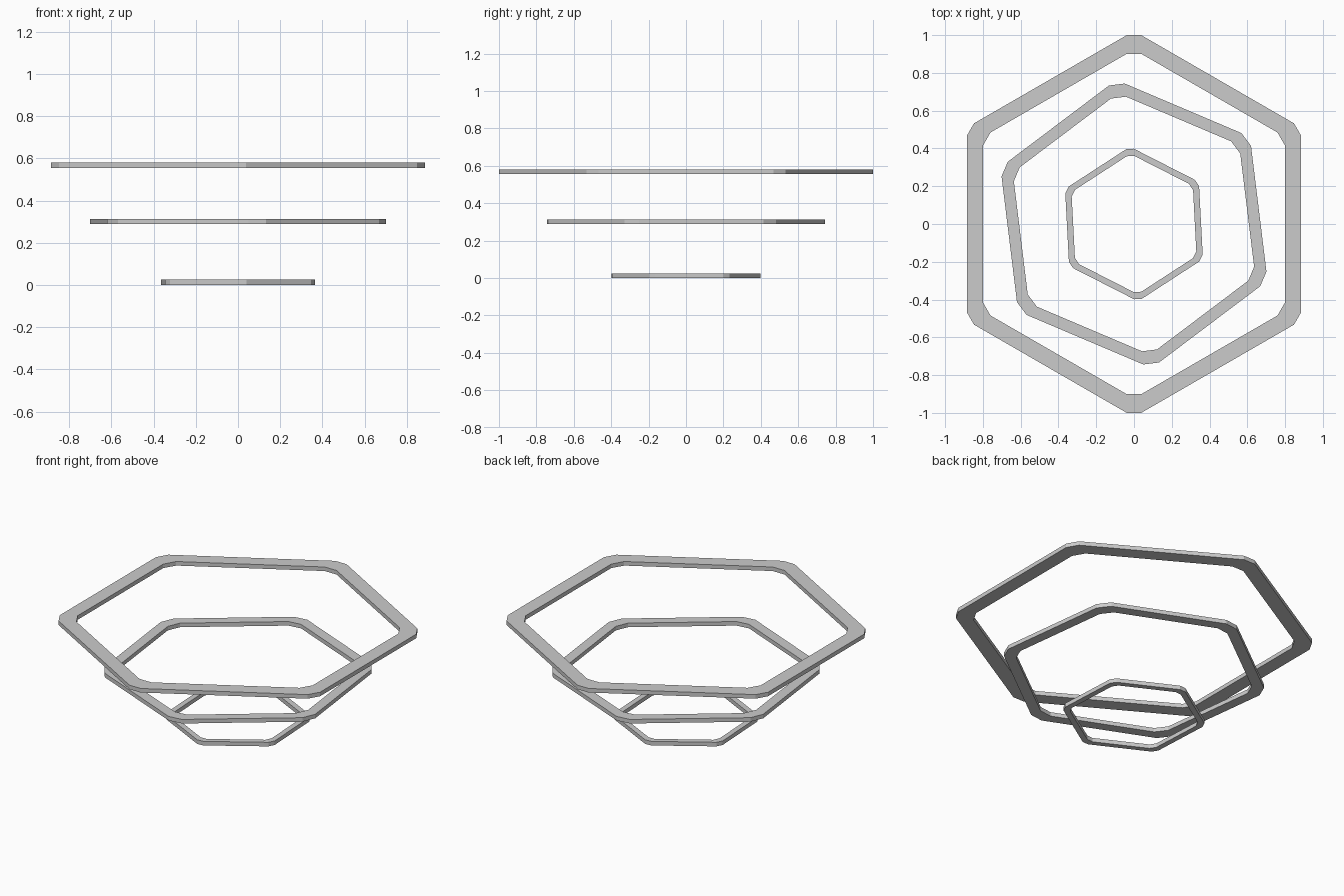
import bpy, bmesh, math

if "Cube" in bpy.data.objects:
    bpy.data.objects.remove(bpy.data.objects["Cube"])


def loop(bm, c, h, rot, z):
    """Twelve points of a hexagon with cut corners: c = centre to cut, h = half cut width."""
    pts = []
    for i in range(6):
        a = math.radians(30 + rot + 60 * i)
        for s in (-h, h):
            pts.append(bm.verts.new((c * math.cos(a) - s * math.sin(a),
                                     c * math.sin(a) + s * math.cos(a), z)))
    return pts


def hex_ring(name, outer, inner, rot, z, t):
    bm = bmesh.new()
    # Rectangular section: outer low, outer high, inner high, inner low
    loops = [loop(bm, *outer, rot, z), loop(bm, *outer, rot, z + t),
             loop(bm, *inner, rot, z + t), loop(bm, *inner, rot, z)]
    for k in range(4):
        a, b = loops[k], loops[(k + 1) % 4]
        for i in range(12):
            j = (i + 1) % 12
            bm.faces.new((a[i], a[j], b[j], b[i]))
    bmesh.ops.recalc_face_normals(bm, faces=bm.faces)
    mesh = bpy.data.meshes.new(name)
    bm.to_mesh(mesh)
    bm.free()
    obj = bpy.data.objects.new(name, mesh)
    bpy.context.collection.objects.link(obj)
    return obj


# Three stacked rings, each turned a little more or less about z
hex_ring("lower_ring", (0.398, 0.02), (0.36, 0.02), 3, 0.0, 0.025)
hex_ring("middle_ring", (0.744, 0.042), (0.674, 0.04), 7, 0.288, 0.025)
hex_ring("upper_ring", (1.0, 0.038), (0.9, 0.04), 0, 0.555, 0.025)
